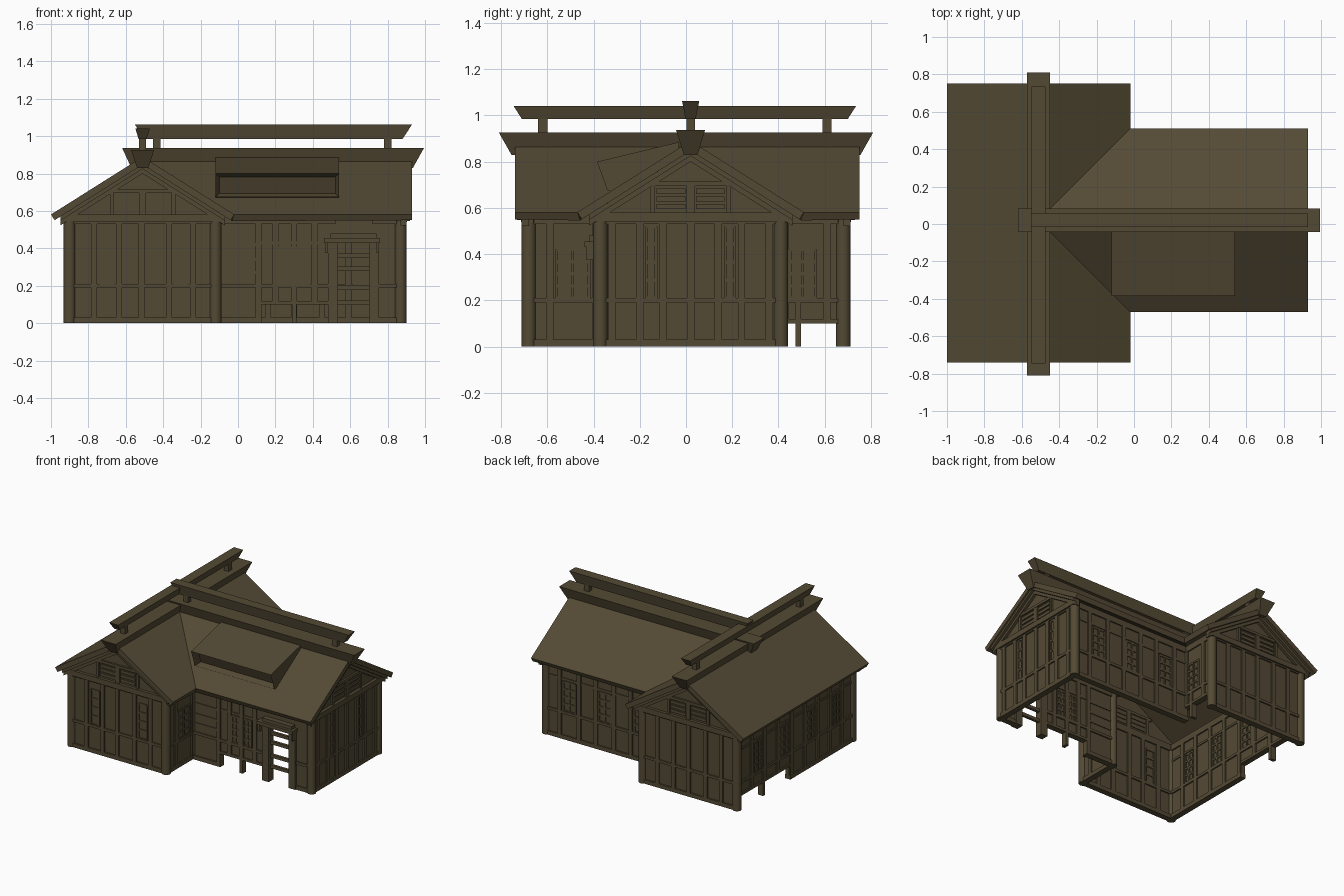
import bpy, bmesh, math
from mathutils import Vector

if "Cube" in bpy.data.objects:
    bpy.data.objects.remove(bpy.data.objects["Cube"])

wood = bpy.data.materials.new("dark brown wood")
wood.diffuse_color = (0.088, 0.068, 0.035, 1)
wood.use_nodes = True
wood.node_tree.nodes["Principled BSDF"].inputs["Base Color"].default_value = wood.diffuse_color

XM, YW = -0.51, 0.02          # ridge lines of the main block and the side wing
SLOPE, ZR = 0.63, 0.89        # roof pitch and ridge height


def finish(name, bm):
    bmesh.ops.recalc_face_normals(bm, faces=bm.faces)
    me = bpy.data.meshes.new(name)
    bm.to_mesh(me)
    bm.free()
    me.materials.append(wood)
    ob = bpy.data.objects.new(name, me)
    bpy.context.collection.objects.link(ob)
    return ob


def frame(a, b):
    """Local wall frame: u runs from a to b, d points outwards."""
    a, b = Vector((*a, 0)), Vector((*b, 0))
    u = (b - a).normalized()
    o = Vector((u.y, -u.x, 0))
    return (lambda s, z, d: a + u * s + o * d + Vector((0, 0, z))), (b - a).length


def prism(bm, at, pts, d0, d1):
    lo = [bm.verts.new(at(s, z, d0)) for s, z in pts]
    hi = [bm.verts.new(at(s, z, d1)) for s, z in pts]
    bm.faces.new(lo)
    top = bm.faces.new(hi)
    n = len(pts)
    for i in range(n):
        bm.faces.new((lo[i], lo[(i + 1) % n], hi[(i + 1) % n], hi[i]))
    return top


def box(bm, at, u0, u1, z0, z1, d0, d1):
    return prism(bm, at, [(u0, z0), (u1, z0), (u1, z1), (u0, z1)], d0, d1)


def wall(name, a, b, studs, windows=(), raised=(), legs=(), holes=(), slats=()):
    """Thin wall with timber framing; raised spans stop above the ground."""
    at, L = frame(a, b)
    bm = bmesh.new()
    T, P = 0.012, 0.022
    cuts = sorted({0, L, *[v for s in (*raised, *holes) for v in s]})
    for u0, u1 in zip(cuts, cuts[1:]):
        m = (u0 + u1) / 2
        z0 = 0.1 if any(s < m < e for s, e in raised) else 0
        if any(s < m < e for s, e in holes):
            box(bm, at, u0, u1, 0.44, 0.58, -T, T)
            continue
        box(bm, at, u0, u1, z0, 0.58, -T, T)
        for r0, r1 in ((0.19, 0.21), (0.53, 0.575), (z0, z0 + 0.03 - z0 * 0.1)):
            box(bm, at, u0, u1, r0, r1, -P, P)
    for s in studs:
        z0 = 0.1 if any(p < s < q for p, q in raised) else 0
        box(bm, at, s - 0.016, s + 0.016, z0, 0.56, -P, P)
    for s in legs:
        box(bm, at, s - 0.012, s + 0.012, 0, 0.2, -P, P)
    # lattice windows
    for u0, u1, z0, z1, cols, rows in windows:
        for i in range(cols + 1):
            c = u0 + (u1 - u0) * i / cols
            box(bm, at, c - 0.006, c + 0.006, z0, z1, -0.019, 0.019)
        for j in range(rows + 1):
            c = z0 + (z1 - z0) * j / rows
            box(bm, at, u0, u1, c - 0.007, c + 0.007, -0.018, 0.018)
    # horizontal boards
    for u0, u1, zs in slats:
        for z in zs:
            box(bm, at, u0, u1, z - 0.008, z + 0.008, -0.018, 0.018)
    return finish(name, bm)


def gable(name, a, b):
    at, L = frame(a, b)
    c, h = L / 2, L / 2 + 0.03
    under = lambda s, off: ZR - off - SLOPE * abs(s - c)
    bm = bmesh.new()
    prism(bm, at, [(c - h, 0.55), (c + h, 0.55), (c + h, under(c + h, 0.045)),
                   (c, under(c, 0.045)), (c - h, under(c - h, 0.045))], -0.012, 0.012)
    box(bm, at, c - h, c + h, 0.54, 0.58, -0.02, 0.034)          # tie beam
    box(bm, at, c - 0.2, c + 0.2, 0.695, 0.715, -0.02, 0.026)    # collar
    for k in (-1, 1):
        e = c + k * (h + 0.02)
        for o0, o1, d in ((0.04, 0.065, 0.05), (0.062, 0.09, 0.032)):   # barge boards
            prism(bm, at, [(c, under(c, o0)), (e, under(e, o0)),
                           (e, under(e, o1)), (c, under(c, o1))], 0.0, d)
        box(bm, at, c + k * 0.165 - 0.01, c + k * 0.165 + 0.01, 0.57, 0.7, -0.02, 0.024)
        for z in (0.595, 0.628, 0.661):                          # vent louvres
            box(bm, at, c + k * 0.085 - 0.062, c + k * 0.085 + 0.062, z, z + 0.022, -0.018, 0.02)
    box(bm, at, c - 0.018, c + 0.018, 0.57, 0.7, -0.02, 0.024)
    return finish(name, bm)


# ---- walls, counter-clockwise around the plan
W, E, IN = -0.9, 0.87, -0.12
S, N, WS, WN = -0.68, 0.68, -0.37, 0.41
front = [(0.165, 0.235, 0.21, 0.47, 1, 4), (0.56, 0.63, 0.21, 0.47, 1, 4)]
wall("main_front_wall", (W, S), (IN, S), [0.13, 0.265, 0.385, 0.53, 0.66], front)
wall("main_east_wall_front", (IN, S), (IN, WS), [0.09, 0.29], [(0.12, 0.26, 0.21, 0.42, 2, 4)])
wall("wing_front_wall", (IN, WS), (E, WS), [0.23, 0.32, 0.42, 0.53],
     [(0.34, 0.4, 0.21, 0.41, 2, 4), (0.44, 0.5, 0.21, 0.41, 2, 4)],
     raised=[(0.245, 0.6)], legs=[0.42], holes=[(0.64, 0.84)],
     slats=[(0.03, 0.22, (0.27, 0.34, 0.42)), (0.22, 0.62, (0.43,))])
wall("wing_east_wall", (E, WS), (E, WN), [0.05, 0.17, 0.27, 0.39, 0.51, 0.61, 0.73],
     [(0.2, 0.24, 0.21, 0.52, 1, 4), (0.54, 0.58, 0.21, 0.52, 1, 4)])
wall("wing_back_wall", (E, WN), (IN, WN), [0.12, 0.28, 0.42, 0.57, 0.71, 0.87],
     [(0.15, 0.25, 0.21, 0.43, 2, 4), (0.445, 0.545, 0.21, 0.43, 2, 4),
      (0.74, 0.84, 0.21, 0.43, 2, 4)], slats=[(0.03, 0.97, (0.45,))])
wall("main_east_wall_back", (IN, WN), (IN, N), [0.02, 0.2],
     [(0.04, 0.15, 0.21, 0.42, 2, 4)], raised=[(0, 0.27)], legs=[0.075])
wall("main_back_wall", (IN, N), (W, N), [0.13, 0.265, 0.39, 0.53, 0.66], [])
wall("main_west_wall", (W, N), (W, S), [0.15, 0.3, 0.46, 0.62, 0.78, 0.93, 1.08, 1.22],
     [(0.18, 0.27, 0.21, 0.43, 2, 4), (0.49, 0.59, 0.21, 0.43, 2, 4),
      (0.81, 0.9, 0.21, 0.43, 2, 4), (1.11, 1.19, 0.21, 0.43, 2, 4)],
     raised=[(0, 0.6)], legs=[0.29], slats=[(0.03, 1.33, (0.45,))])

gable("front_gable", (W, S), (IN, S))
gable("back_gable", (IN, N), (W, N))
gable("wing_gable", (E, WS), (E, WN))

# ---- round corner posts
for i, (x, y) in enumerate([(W, S), (IN, S), (IN, WS), (E, WS), (E, WN), (IN, N), (W, N)]):
    bpy.ops.mesh.primitive_cylinder_add(vertices=16, radius=0.032, depth=0.57,
                                        location=(x, y, 0.285))
    ob = bpy.context.object
    ob.name = "corner_post_%d" % (i + 1)
    ob.data.materials.append(wood)
    bpy.ops.object.shade_smooth_by_angle()

# ---- doorway: posts, open rails and small canopy
at, _ = frame((0, WS), (1, WS))
bm = bmesh.new()
for u in (0.48, 0.7):
    box(bm, at, u, u + 0.055, 0, 0.44, -0.025, 0.03)
for z in (0.11, 0.19, 0.29, 0.36):
    box(bm, at, 0.53, 0.71, z - 0.012, z + 0.012, -0.01, 0.01)
finish("door_frame", bm)
bm = bmesh.new()
box(bm, at, 0.46, 0.76, 0.43, 0.455, -0.01, 0.07)
box(bm, at, 0.495, 0.74, 0.455, 0.48, -0.01, 0.05)
for u in (0.465, 0.74):
    box(bm, at, u, u + 0.015, 0.375, 0.43, 0, 0.06)
finish("door_canopy", bm)

# ---- cross-gabled roof: one sheet with valleys, then thickness
bm = bmesh.new()
HW = 0.49
ze = ZR - SLOPE * HW
V = lambda x, y, z: bm.verts.new((x, y, z))
y0, y1, x1 = -0.74, 0.75, 0.93
rs, rn, mid = V(XM, y0, ZR), V(XM, y1, ZR), V(XM, YW, ZR)
ws, wn = V(XM - HW, y0, ze), V(XM - HW, y1, ze)
es, en = V(XM + HW, y0, ze), V(XM + HW, y1, ze)
vs, vn = V(XM + HW, YW - HW, ze), V(XM + HW, YW + HW, ze)
ge, gs, gn = V(x1, YW, ZR), V(x1, YW - HW, ze), V(x1, YW + HW, ze)
for f in ((ws, rs, mid, rn, wn), (rs, es, vs, mid), (mid, vn, en, rn),
          (mid, vs, gs, ge), (mid, ge, gn, vn)):
    bm.faces.new(f)
roof = finish("roof", bm)
if roof.data.polygons[0].normal.z < 0:
    roof.data.flip_normals()
mod = roof.modifiers.new("thickness", 'SOLIDIFY')
mod.thickness, mod.offset, mod.use_even_offset = 0.036, -1, True

# ---- shed dormer with a recessed front
bm = bmesh.new()
at, _ = frame((0, 0), (0, 1))       # u = y, d = x
prism(bm, at, [(-0.03, 0.885), (-0.385, 0.8), (-0.34, 0.675), (-0.3, 0.67), (-0.03, 0.82)], -0.12, 0.54)
bmesh.ops.recalc_face_normals(bm, faces=bm.faces)
face = min(bm.faces, key=lambda f: f.normal.y)
bmesh.ops.inset_region(bm, faces=[face], thickness=0.028)
bmesh.ops.translate(bm, verts=face.verts, vec=(0, 0.05, 0))
finish("dormer", bm)


# ---- flared ridge beams and their short supports
def ridge(name, along_x, line, top, bottom, w_top, w_bot, z0, z1):
    bm = bmesh.new()
    rings = []
    for (s, e), w, z in ((bottom, w_bot, z0), (top, w_top, z1)):
        pts = [(s, -w), (e, -w), (e, w), (s, w)]
        rings.append([bm.verts.new((l, line + q, z) if along_x else (line + q, l, z))
                      for l, q in pts])
    lo, hi = rings
    bm.faces.new(lo)
    bm.faces.new(hi)
    for i in range(4):
        bm.faces.new((lo[i], lo[(i + 1) % 4], hi[(i + 1) % 4], hi[i]))
    return finish(name, bm)


ridge("main_ridge_cap", False, XM, (-0.81, 0.81), (-0.755, 0.755), 0.062, 0.03, 0.83, 0.927)
ridge("main_ridge_rail", False, XM, (-0.745, 0.735), (-0.71, 0.7), 0.038, 0.022, 0.985, 1.04)
ridge("wing_ridge_cap", True, YW, (-0.62, 0.995), (-0.57, 0.935), 0.063, 0.03, 0.83, 0.938)
ridge("wing_ridge_rail", True, YW, (-0.55, 0.93), (-0.51, 0.88), 0.037, 0.022, 0.985, 1.062)
for c in (-0.62, 0.61):
    ridge("main_rail_support", False, XM, (c - 0.02, c + 0.02), (c - 0.02, c + 0.02), 0.018, 0.018, 0.92, 0.99)
for c in (-0.435, 0.8):
    ridge("wing_rail_support", True, YW, (c - 0.02, c + 0.02), (c - 0.02, c + 0.02), 0.018, 0.018, 0.93, 0.99)
